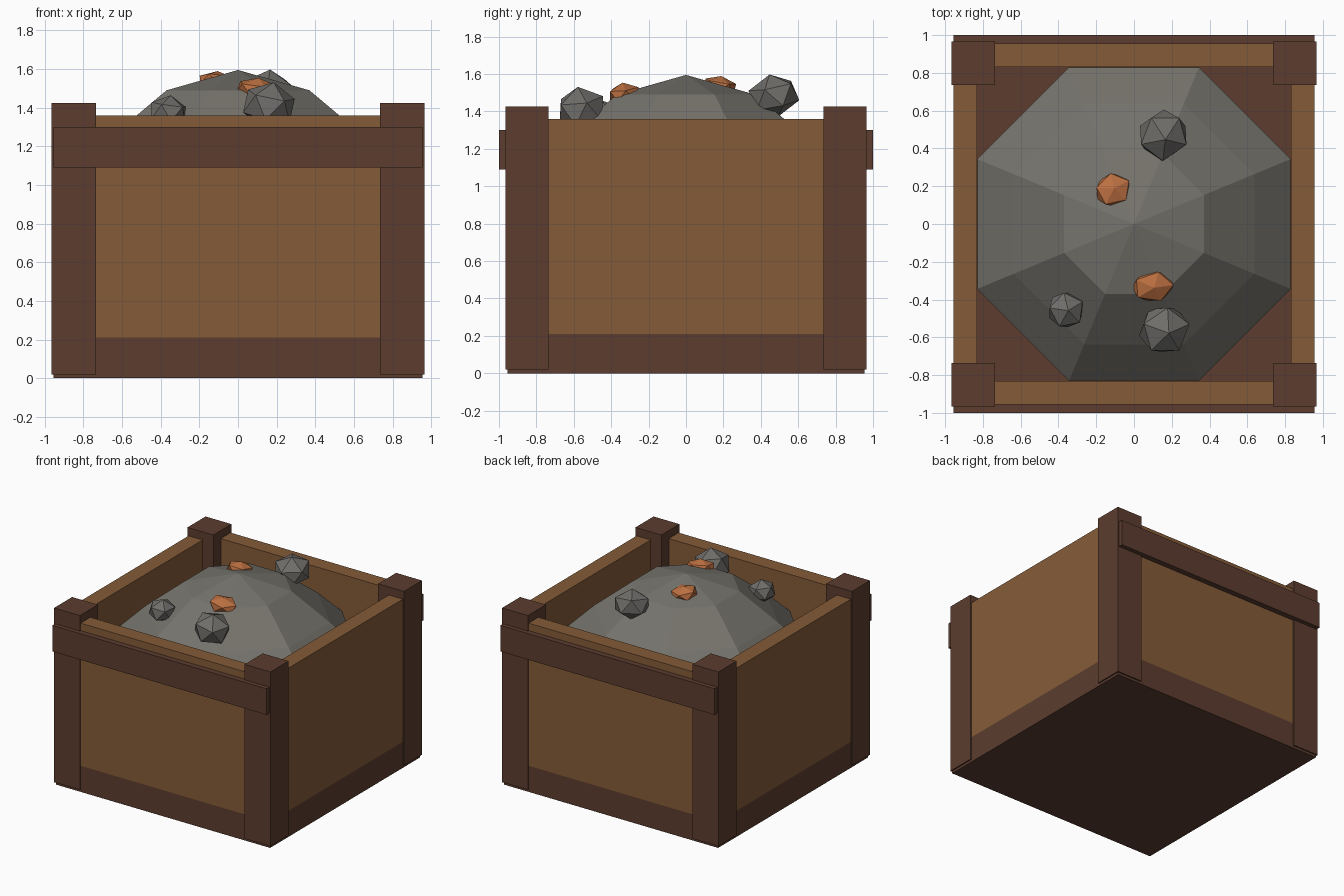
import bpy
import bmesh
from math import cos, sin, pi

old = bpy.data.objects.get("Cube")
if old:
    bpy.data.objects.remove(old, do_unlink=True)


def material(name, rgb):
    m = bpy.data.materials.new(name)
    m.use_nodes = True
    colour = (*rgb, 1)
    m.diffuse_color = colour
    m.node_tree.nodes["Principled BSDF"].inputs["Base Color"].default_value = colour
    return m


board = material("board brown", (0.235, 0.105, 0.04))
timber = material("dark timber", (0.107, 0.046, 0.028))
gravel = material("gravel grey", (0.18, 0.172, 0.15))
stone = material("stone grey", (0.16, 0.155, 0.145))
copper = material("copper orange", (0.5, 0.16, 0.052))


def finish(name, bm, mat):
    bmesh.ops.recalc_face_normals(bm, faces=bm.faces)
    mesh = bpy.data.meshes.new(name)
    bm.to_mesh(mesh)
    bm.free()
    mesh.materials.append(mat)
    obj = bpy.data.objects.new(name, mesh)
    bpy.context.collection.objects.link(obj)
    return obj


def box(name, x, y, z, mat):
    """Box given by its (low, high) range on each axis."""
    bm = bmesh.new()
    bmesh.ops.create_cube(bm, size=1)
    for v in bm.verts:
        v.co = [(r[0] + r[1]) / 2 + c * (r[1] - r[0]) for r, c in zip((x, y, z), v.co)]
    return finish(name, bm, mat)


def nugget(name, centre, scale, turn, mat):
    """Faceted lump, squashed and turned."""
    bm = bmesh.new()
    bmesh.ops.create_icosphere(bm, subdivisions=1, radius=1)
    obj = finish(name, bm, mat)
    obj.location, obj.scale, obj.rotation_euler = centre, scale, turn
    return obj


# Crate: floor slab and four walls
OUT, IN = 0.955, 0.83
FLOOR, TOP = 0.21, 1.36
box("floor_slab", (-OUT, OUT), (-OUT, OUT), (0, FLOOR), timber)
for side, s in (("left", 1), ("right", -1)):
    box(side + "_wall", sorted((s * IN, s * OUT)), (-IN, IN), (FLOOR, TOP), board)
for side, s in (("back", 1), ("front", -1)):
    box(side + "_wall", (-OUT, OUT), sorted((s * IN, s * OUT)), (FLOOR, TOP), board)
    # Rail nailed across the posts
    box(side + "_rail", (-OUT, OUT), sorted((s * 0.94, s)), (1.09, 1.3), timber)
    # Corner posts
    for lr, t in (("left", 1), ("right", -1)):
        box(f"{side}_{lr}_post", sorted((t * 0.735, t * 0.965)),
            sorted((s * 0.735, s * 0.965)), (0.02, 1.425), timber)

# Eight-sided heap: rings of (radius, height) under one peak
bm = bmesh.new()
rings = [[bm.verts.new((r * cos((i + 0.5) * pi / 4), r * sin((i + 0.5) * pi / 4), z))
          for i in range(8)]
         for r, z in ((0.4, 1.49), (0.69, 1.265), (0.898, 1.067), (0.898, FLOOR))]
peak = bm.verts.new((0, 0, 1.595))
for i in range(8):
    j = (i + 1) % 8
    bm.faces.new((peak, rings[0][i], rings[0][j]))
    for a, b in zip(rings, rings[1:]):
        bm.faces.new((a[i], b[i], b[j], a[j]))
bm.faces.new(rings[-1])
finish("gravel_heap", bm, gravel)

# Loose stones and ore lumps on the heap
nugget("front_stone", (0.16, -0.56, 1.41), (0.145, 0.14, 0.125), (0.2, 0.15, 0.3), stone)
nugget("back_stone", (0.155, 0.47, 1.485), (0.145, 0.14, 0.115), (0.2, -0.1, 0.9), stone)
nugget("small_stone", (-0.36, -0.455, 1.375), (0.105, 0.105, 0.09), (0.1, 0.1, 0.5), stone)
nugget("front_ore", (0.1, -0.33, 1.495), (0.12, 0.09, 0.06), (0.15, 0.1, 0.1), copper)
nugget("back_ore", (-0.11, 0.18, 1.535), (0.105, 0.095, 0.055), (-0.1, 0.15, 0.5), copper)
